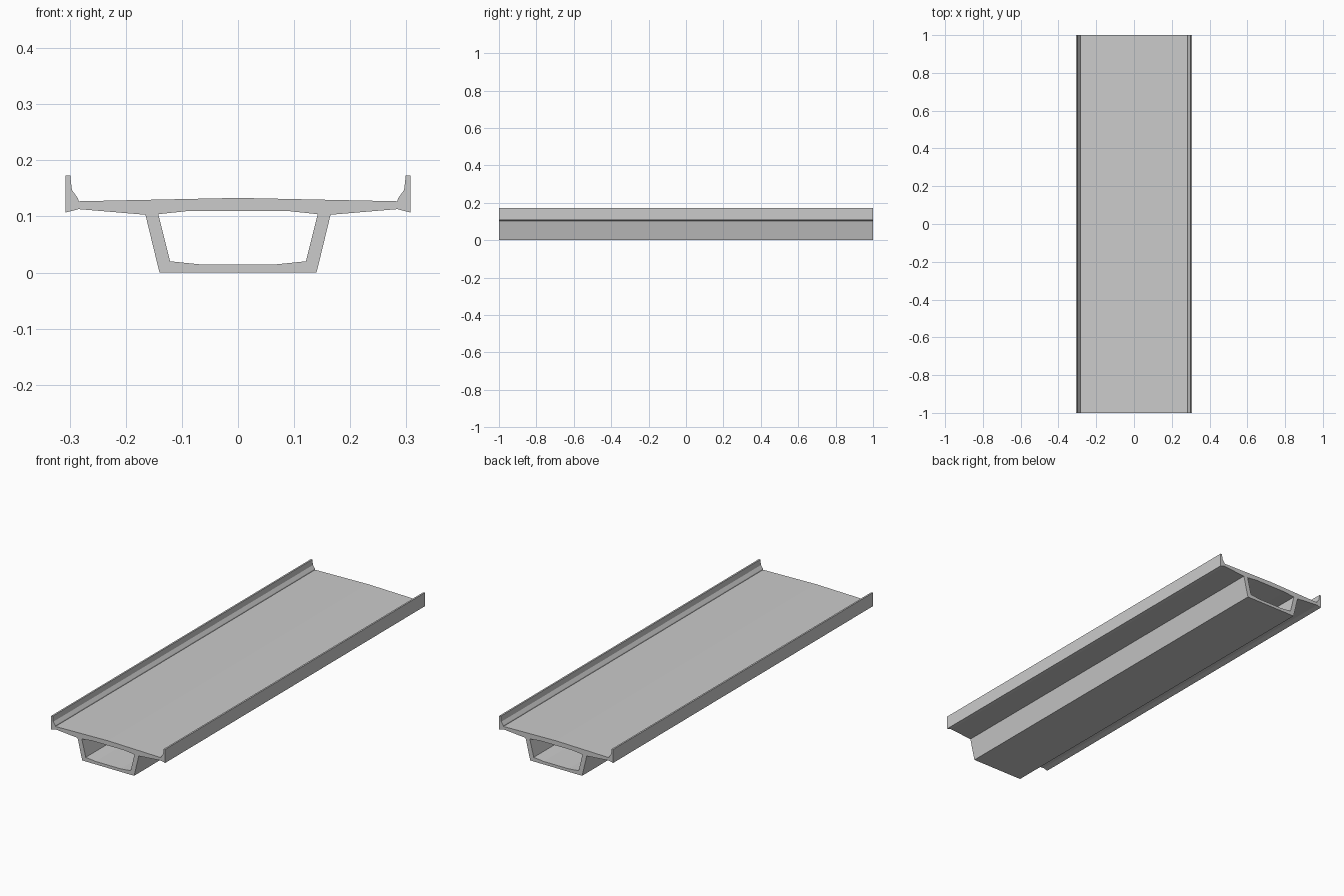
import bpy, bmesh
from math import pi

if "Cube" in bpy.data.objects:
    bpy.data.objects.remove(bpy.data.objects["Cube"])

HALF_LENGTH = 1.0


def mirrored(half):
    """Close a right-hand half profile by mirroring it across x = 0."""
    left = [(-x, z) for x, z in reversed(half) if x > 1e-6]
    return half + left


def extrude_section(name, loops):
    """Extrude closed x-z loops (inner loops become holes) along y."""
    curve = bpy.data.curves.new(name, 'CURVE')
    curve.dimensions = '2D'
    curve.fill_mode = 'BOTH'
    curve.extrude = HALF_LENGTH
    for loop in loops:
        spline = curve.splines.new('POLY')
        spline.points.add(len(loop) - 1)
        for point, (x, z) in zip(spline.points, loop):
            point.co = (x, z, 0, 1)
        spline.use_cyclic_u = True
    obj = bpy.data.objects.new(name, curve)
    obj.rotation_euler.x = pi / 2
    bpy.context.collection.objects.link(obj)
    bpy.ops.object.select_all(action='DESELECT')
    obj.select_set(True)
    bpy.context.view_layer.objects.active = obj
    bpy.ops.object.convert(target='MESH')
    obj = bpy.context.object
    bpy.ops.object.transform_apply(location=False, rotation=True, scale=False)
    # Weld the end caps to the sides
    bm = bmesh.new()
    bm.from_mesh(obj.data)
    bmesh.ops.remove_doubles(bm, verts=bm.verts, dist=1e-5)
    bmesh.ops.recalc_face_normals(bm, faces=bm.faces)
    for face in bm.faces:
        face.smooth = False
    bm.to_mesh(obj.data)
    bm.free()
    return obj


# Box girder: cambered deck, cantilever wings, sloping webs and bottom slab
outer = mirrored([(0, 0), (0.14, 0), (0.165, 0.103), (0.284, 0.113),
                  (0.307, 0.107), (0.307, 0.13), (0.284, 0.127), (0, 0.133)])
# Hollow cell with haunched corners
cell = mirrored([(0.067, 0.0145), (0.121, 0.02), (0.142, 0.104), (0.086, 0.11)])
extrude_section("box_girder", [outer, cell])

# Parapets with a stepped inner face, one on each deck edge
barrier = [(0.284, 0.127), (0.307, 0.13), (0.307, 0.173), (0.299, 0.173),
           (0.296, 0.147), (0.285, 0.132)]
for side, sign in (("left", -1), ("right", 1)):
    extrude_section(side + "_parapet", [[(sign * x, z) for x, z in barrier]])
